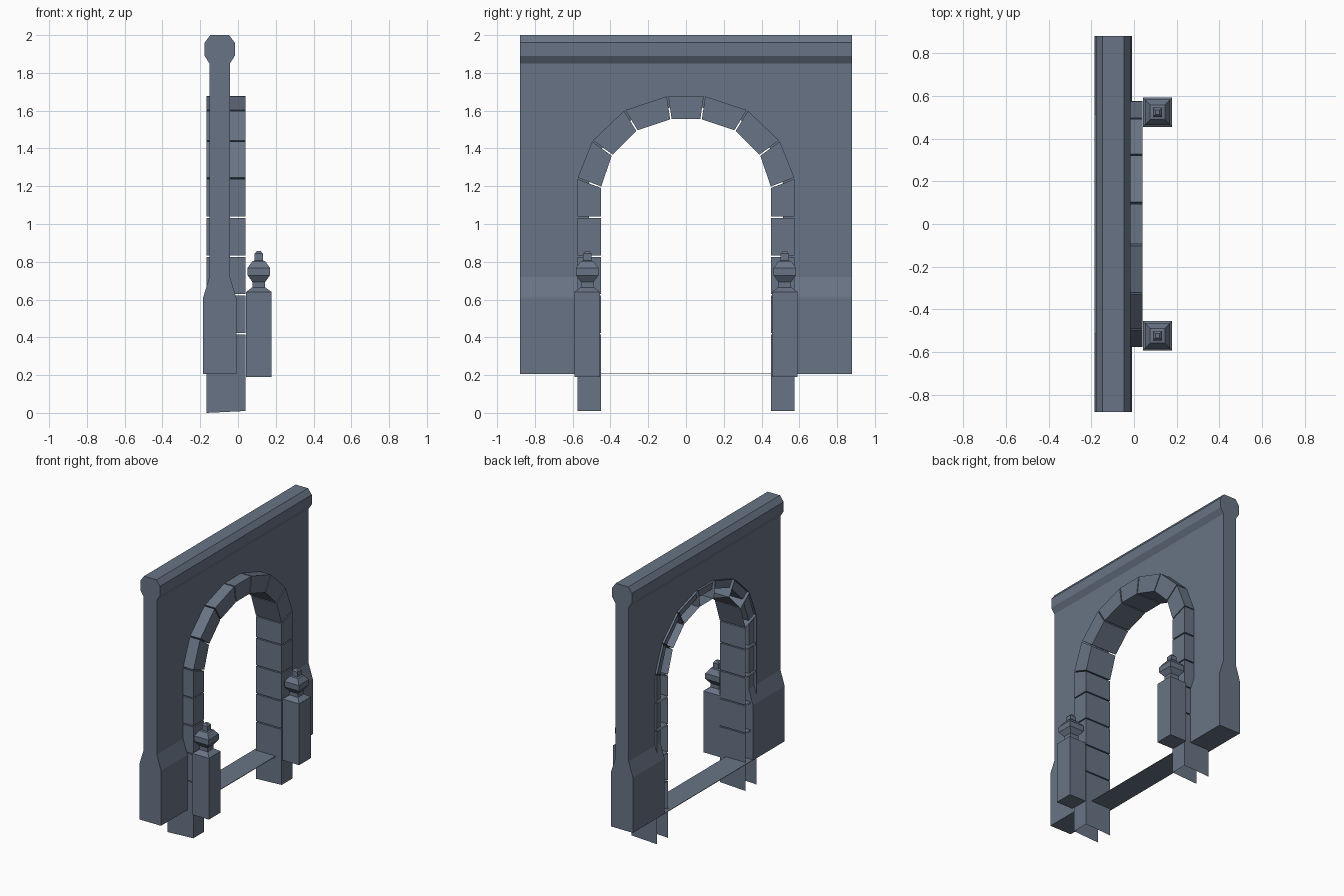
import bpy, bmesh

if "Cube" in bpy.data.objects:
    bpy.data.objects.remove(bpy.data.objects["Cube"])

stone = bpy.data.materials.new("slate_stone")
stone.diffuse_color = (0.14, 0.175, 0.235, 1)
stone.use_nodes = True
stone.node_tree.nodes["Principled BSDF"].inputs["Base Color"].default_value = stone.diffuse_color


def make_object(name, bm):
    bmesh.ops.recalc_face_normals(bm, faces=bm.faces)
    mesh = bpy.data.meshes.new(name)
    bm.to_mesh(mesh)
    bm.free()
    mesh.materials.append(stone)
    obj = bpy.data.objects.new(name, mesh)
    bpy.context.collection.objects.link(obj)
    return obj


def prism(bm, start, end, open_start=False):
    """Join two matching outlines with side faces and end caps."""
    a = [bm.verts.new(p) for p in start]
    b = [bm.verts.new(p) for p in end]
    n = len(a)
    sides = [bm.faces.new((a[i], a[(i + 1) % n], b[(i + 1) % n], b[i])) for i in range(n)]
    if not open_start:
        bm.faces.new(a[::-1])
    bm.faces.new(b)
    return sides


def mirror_y(obj):
    mod = obj.modifiers.new("mirror", 'MIRROR')
    mod.use_axis = (False, True, False)


# Joints between stones, from the ground to the keystone: (inner y, z), (outer y, z)
R_IN, R_OUT = 0.45, 0.575
joints = [((R_IN, z), (R_OUT, z)) for z in (0.0, 0.42, 0.625, 0.83, 1.035)]
joints += [((0.45, 1.195), (0.575, 1.242)), ((0.392, 1.365), (0.495, 1.44)),
           ((0.26, 1.495), (0.325, 1.602)), ((0.08, 1.555), (0.098, 1.677))]
X_BACK, X_FRONT, GAP = -0.168, 0.04, 0.004


def lerp(p, q, d):
    """Move p toward q by distance d."""
    l = ((q[0] - p[0]) ** 2 + (q[1] - p[1]) ** 2) ** 0.5
    return (p[0] + (q[0] - p[0]) * d / l, p[1] + (q[1] - p[1]) * d / l)


def stone_block(bm, j0, j1, g0=GAP, g1=GAP):
    outline = [lerp(j0[0], j1[0], g0), lerp(j0[1], j1[1], g0),
               lerp(j1[1], j0[1], g1), lerp(j1[0], j0[0], g1)]
    return prism(bm, [(X_BACK, y, z) for y, z in outline],
                 [(X_FRONT, y, z) for y, z in outline], open_start=True)


# Wall with a moulded coping and a flared base
half = [(0.088, 0.205), (0.088, 0.61), (0.054, 0.72), (0.054, 1.85),
        (0.08, 1.89), (0.08, 1.96), (0.05, 2.0)]
profile = [(-0.097 + x, z) for x, z in half] + [(-0.097 - x, z) for x, z in half[::-1]]
bm = bmesh.new()
prism(bm, [(x, -0.88, z) for x, z in profile], [(x, 0.88, z) for x, z in profile])
wall = make_object("wall", bm)

# Arched opening, leaving a thin sill across the bottom
mid = [((i[0] + o[0]) / 2, (i[1] + o[1]) / 2) for i, o in joints[1:]]
mid = [(mid[0][0], 0.209)] + mid
opening = mid + [(-y, z) for y, z in mid[::-1]]
bm = bmesh.new()
prism(bm, [(-0.5, y, z) for y, z in opening], [(0.5, y, z) for y, z in opening])
cutter = make_object("opening_cutter", bm)
cutter.hide_render = True
cut = wall.modifiers.new("opening", 'BOOLEAN')
cut.operation, cut.solver, cut.object = 'DIFFERENCE', 'EXACT', cutter
bpy.context.view_layer.objects.active = wall
bpy.ops.object.modifier_apply(modifier=cut.name)
bpy.data.objects.remove(cutter)

# Jamb and arch stones, open at the back like the foot
bm = bmesh.new()
for k in range(len(joints) - 1):
    sides = stone_block(bm, joints[k], joints[k + 1], 0 if k == 0 else GAP)
    if k == 0:
        bmesh.ops.delete(bm, geom=[sides[0]], context='FACES')
for v in bm.verts:  # the front of the foot sits slightly higher
    if v.co.z < 0.001 and v.co.x > 0:
        v.co.z = 0.01
mirror_y(make_object("arch_stones", bm))

# Keystone
last = joints[-1]
bm = bmesh.new()
stone_block(bm, last, tuple((-y, z) for y, z in last))
make_object("keystone", bm)

# Square posts with turned finials
steps = [(0.068, 0.19), (0.068, 0.64), (0.034, 0.665), (0.034, 0.693), (0.059, 0.728),
         (0.059, 0.768), (0.034, 0.803), (0.022, 0.806), (0.022, 0.843), (0.01, 0.857)]
bm = bmesh.new()
rings = [[bm.verts.new((0.11 + sx * r, 0.523 + sy * r, z))
          for sx, sy in ((-1, -1), (1, -1), (1, 1), (-1, 1))] for r, z in steps]
for a, b in zip(rings, rings[1:]):
    for i in range(4):
        j = (i + 1) % 4
        bm.faces.new((a[i], a[j], b[j], b[i]))
bm.faces.new(rings[0][::-1])
bm.faces.new(rings[-1])
mirror_y(make_object("posts", bm))
